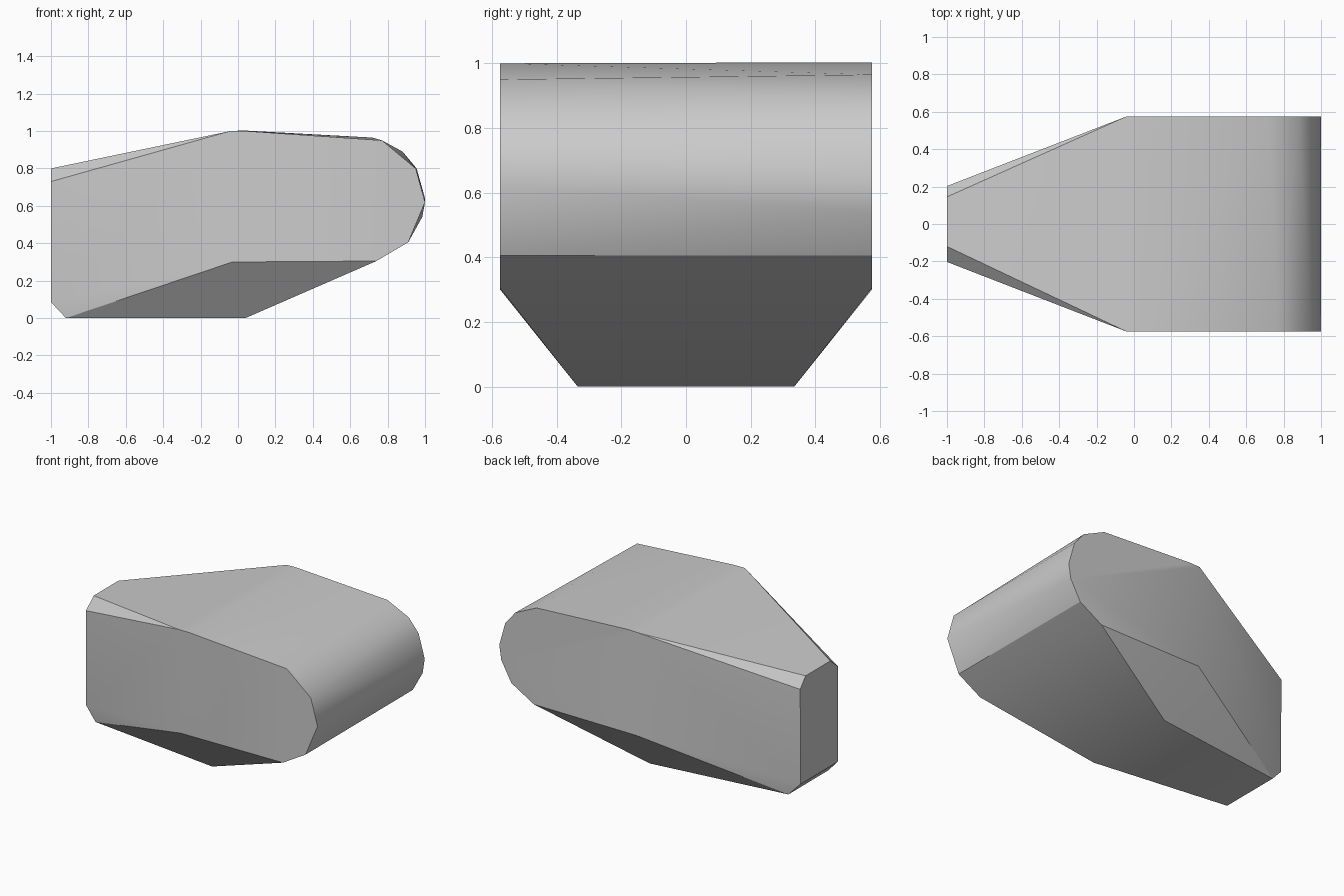
import bpy
import bmesh
import math

cube = bpy.data.objects.get("Cube")
if cube:
    bpy.data.objects.remove(cube, do_unlink=True)

HALF = 0.575  # half width of the rounded end

# Rounded side outlines (x, z), slightly different on each side
front_outline = [(-0.04, 1.0), (0.04, 1.0), (0.77, 0.95), (0.95, 0.8),
                 (1.0, 0.62), (0.91, 0.405), (0.74, 0.305), (-0.03, 0.3)]
back_outline = [(-0.04, 1.0), (0.03, 1.003), (0.72, 0.965), (0.88, 0.89),
                (0.955, 0.8), (1.0, 0.64), (0.985, 0.54), (0.91, 0.405),
                (0.74, 0.305), (-0.03, 0.3)]
points = [(x, -HALF, z) for x, z in front_outline]
points += [(x, HALF, z) for x, z in back_outline]

# Narrow blunt end and flat underside, mirrored across y
for side, top_y in ((-1, 0.12), (1, 0.145)):
    points += [(-1.0, side * top_y, 0.8), (-1.0, side * 0.203, 0.73),
               (-1.0, side * 0.2, 0.085), (-0.92, side * 0.215, 0.0),
               (0.04, side * 0.335, 0.0)]

# Skin the corner points into one closed block
bm = bmesh.new()
for p in points:
    bm.verts.new(p)
hull = bmesh.ops.convex_hull(bm, input=bm.verts[:])
loose = [v for v in bm.verts if not v.link_faces]
bmesh.ops.delete(bm, geom=loose, context='VERTS')
bmesh.ops.recalc_face_normals(bm, faces=bm.faces[:])
mesh = bpy.data.meshes.new("wedge_block")
bm.to_mesh(mesh)
bm.free()
block = bpy.data.objects.new("wedge_block", mesh)
bpy.context.scene.collection.objects.link(block)

# Plain grey material
grey = bpy.data.materials.new("plain_grey")
grey.use_nodes = True
colour = (0.6, 0.6, 0.6, 1.0)
grey.diffuse_color = colour
for node in grey.node_tree.nodes:
    if node.type == 'BSDF_PRINCIPLED':
        node.inputs["Base Color"].default_value = colour
mesh.materials.append(grey)

# Soft shading across shallow edges
bpy.ops.object.select_all(action='DESELECT')
block.select_set(True)
bpy.context.view_layer.objects.active = block
bpy.ops.object.shade_smooth_by_angle(angle=math.radians(30))
